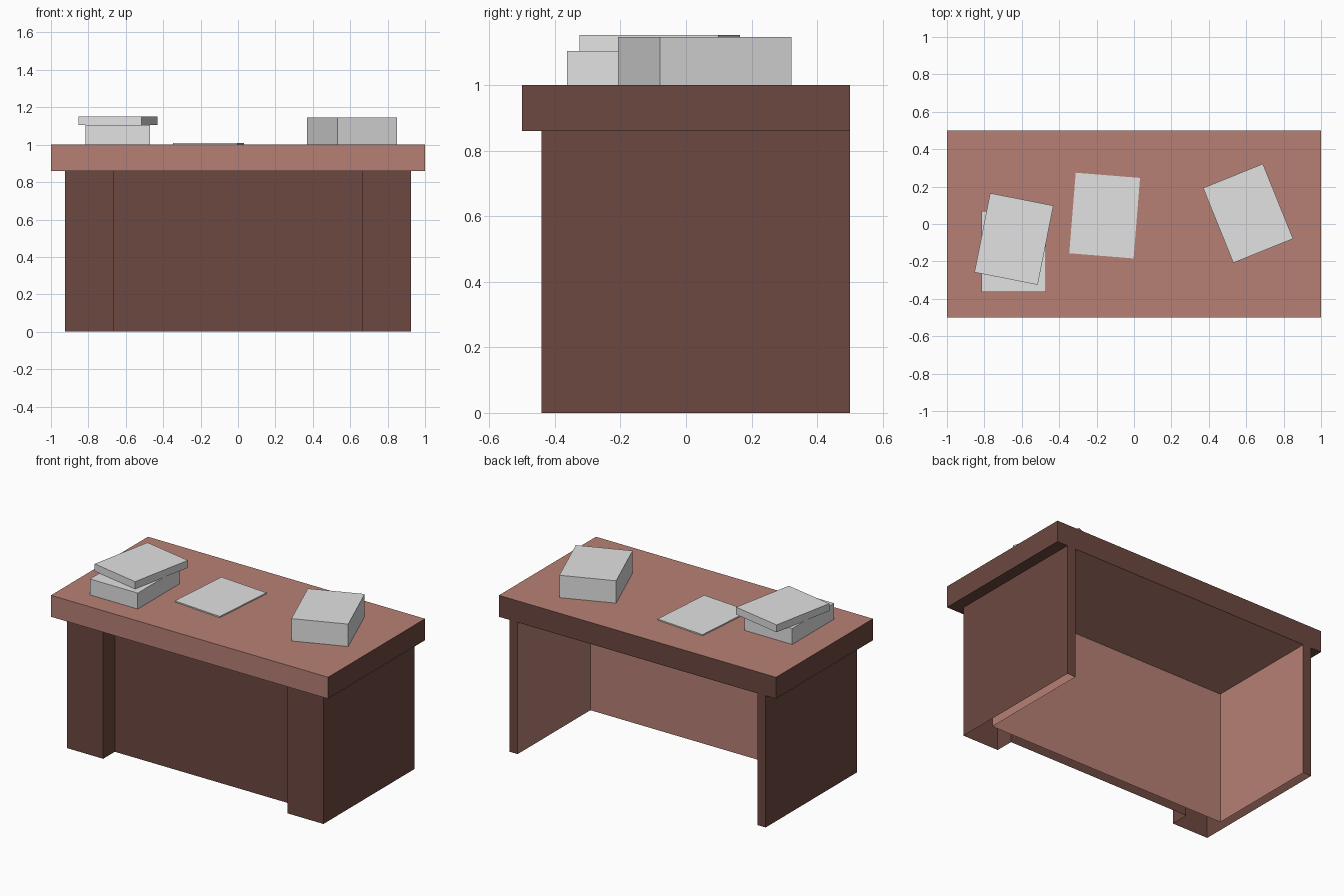
import bpy, bmesh
from math import radians

if "Cube" in bpy.data.objects:
    bpy.data.objects.remove(bpy.data.objects["Cube"])


def material(name, rgb):
    m = bpy.data.materials.new(name)
    m.diffuse_color = (*rgb, 1)
    m.use_nodes = True
    m.node_tree.nodes["Principled BSDF"].inputs["Base Color"].default_value = m.diffuse_color
    return m


light = material("light_brown", (0.474, 0.216, 0.178))
dark = material("dark_brown", (0.153, 0.065, 0.053))
grey = material("paper_grey", (0.76, 0.76, 0.76))


def finish(bm, name, mats):
    me = bpy.data.meshes.new(name)
    bm.to_mesh(me)
    bm.free()
    for m in mats:
        me.materials.append(m)
    ob = bpy.data.objects.new(name, me)
    bpy.context.collection.objects.link(ob)
    return ob


def box(name, size, centre, angle, mats):
    bm = bmesh.new()
    bmesh.ops.create_cube(bm, size=1)
    bmesh.ops.scale(bm, vec=size, verts=bm.verts)
    bm.normal_update()
    # slot 1 (if any) covers everything but the top and front
    for f in bm.faces:
        if len(mats) > 1 and f.normal.z < 0.5 and f.normal.y > -0.5:
            f.material_index = 1
    ob = finish(bm, name, mats)
    ob.location = centre
    ob.rotation_euler.z = radians(angle)
    return ob


# Desk top: light top and front, dark ends, back and underside
box("desk_top", (2, 1, 0.14), (0, 0, 0.93), 0, [light, dark])

# Base: U-shaped plan with two front pedestals, walls open at the bottom
half = [(0.665, -0.32), (0.665, -0.44), (0.925, -0.44), (0.925, 0.5),
        (0.865, 0.5), (0.865, -0.25)]
plan = half + [(-x, y) for x, y in reversed(half)]
bm = bmesh.new()
low = [bm.verts.new((x, y, 0)) for x, y in plan]
high = [bm.verts.new((x, y, 0.86)) for x, y in plan]
for i in range(len(plan)):
    j = (i + 1) % len(plan)
    f = bm.faces.new((low[i], low[j], high[j], high[i]))
    # knee-hole lining is light
    if all(abs(plan[k][0]) < 0.87 and plan[k][1] > -0.26 for k in (i, j)):
        f.material_index = 1
finish(bm, "desk_base", [dark, light])

# Light lining under the top, inside the knee hole
bm = bmesh.new()
bm.faces.new([bm.verts.new((x, y, 0.859)) for x, y in
              [(-0.865, -0.25), (-0.865, 0.5), (0.865, 0.5), (0.865, -0.25)]])
finish(bm, "knee_hole_ceiling", [light])

# Paper stacks: name, x, y, bottom, top, turn
for name, x, y, z0, z1, turn in [
        ("lower_paper_stack", -0.642, -0.147, 1.0, 1.104, 0),
        ("upper_paper_stack", -0.642, -0.08, 1.104, 1.152, -11.2),
        ("loose_paper", -0.157, 0.045, 1.0, 1.008, -4.6),
        ("right_paper_stack", 0.61, 0.057, 1.0, 1.146, 22)]:
    box(name, (0.345, 0.432, z1 - z0), (x, y, (z0 + z1) / 2), turn, [grey])
